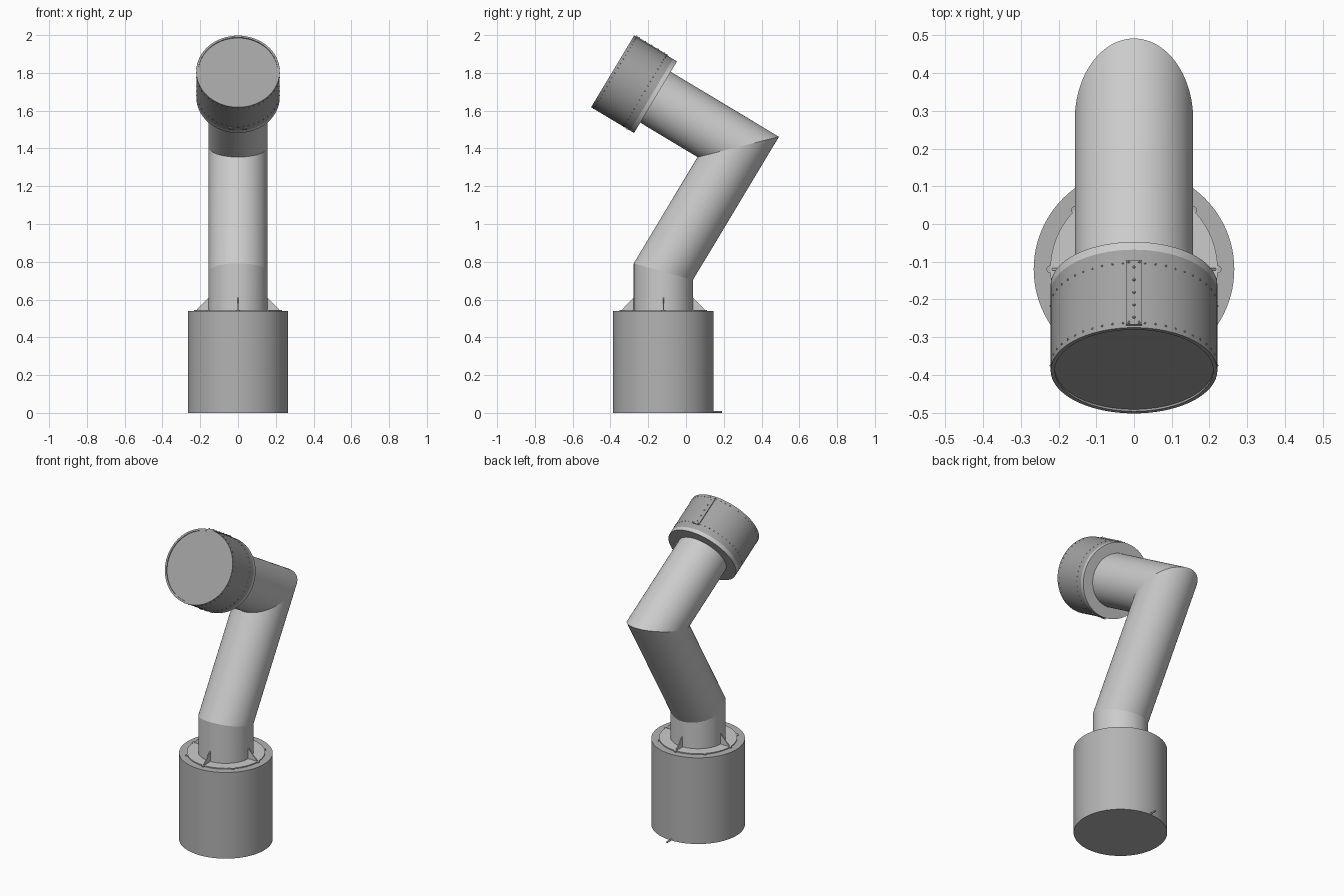
import bpy, bmesh
from math import sin, cos, pi, radians
from mathutils import Vector, Matrix

if "Cube" in bpy.data.objects:
    bpy.data.objects.remove(bpy.data.objects["Cube"])

def material(name, v, b=0.0):
    m = bpy.data.materials.new(name)
    m.diffuse_color = (v, v, v + b, 1)
    m.use_nodes = True
    m.node_tree.nodes["Principled BSDF"].inputs["Base Color"].default_value = m.diffuse_color
    return m

LIGHT = material("light_metal", 0.72, 0.02)
MID = material("grey_metal", 0.45)
DARK = material("dark_grey_metal", 0.36)

def finish(name, bm, mat, matrix=Matrix.Identity(4), fix=True):
    if fix:
        bmesh.ops.recalc_face_normals(bm, faces=bm.faces[:])
    me = bpy.data.meshes.new(name)
    bm.to_mesh(me)
    bm.free()
    me.materials.append(mat)
    ob = bpy.data.objects.new(name, me)
    bpy.context.collection.objects.link(ob)
    ob.matrix_world = matrix
    bpy.ops.object.select_all(action='DESELECT')
    ob.select_set(True)
    bpy.context.view_layer.objects.active = ob
    bpy.ops.object.shade_smooth_by_angle(angle=radians(30))
    return ob

def lathe(name, profile, mat, matrix, n=96):
    """Revolve (radius, height) points around z and cap both ends."""
    bm = bmesh.new()
    rings = [[bm.verts.new((r * cos(2 * pi * i / n), r * sin(2 * pi * i / n), z))
              for i in range(n)] for r, z in profile]
    for a, b in zip(rings, rings[1:]):
        for i in range(n):
            j = (i + 1) % n
            bm.faces.new((a[i], a[j], b[j], b[i]))
    bm.faces.new(rings[0][::-1])
    bm.faces.new(rings[-1])
    return finish(name, bm, mat, matrix)

def pipe(name, p, q, np, nq, r, mat, n=96):
    """Straight tube from p to q, cut by the mitre planes np and nq."""
    d = (q - p).normalized()
    side = Vector((1, 0, 0))
    up = d.cross(side)
    bm = bmesh.new()
    rings = []
    for c, nrm in ((p, np), (q, nq)):
        ring = []
        for i in range(n):
            o = side * r * cos(2 * pi * i / n) + up * r * sin(2 * pi * i / n)
            ring.append(bm.verts.new(c + o - d * (o.dot(nrm) / d.dot(nrm))))
        rings.append(ring)
    for i in range(n):
        j = (i + 1) % n
        bm.faces.new((rings[0][i], rings[0][j], rings[1][j], rings[1][i]))
    bm.faces.new(rings[0][::-1])
    bm.faces.new(rings[1])
    return finish(name, bm, mat)

def dots(name, points, r, mat, matrix):
    """Rivet heads at the given local points."""
    bm = bmesh.new()
    for pt in points:
        bmesh.ops.create_uvsphere(bm, u_segments=8, v_segments=6, radius=r,
                                  matrix=Matrix.Translation(pt))
    return finish(name, bm, mat, matrix)

def box(name, centre, size, mat, matrix):
    bm = bmesh.new()
    bmesh.ops.create_cube(bm, size=1, matrix=Matrix.Translation(centre)
                          @ Matrix.Diagonal((*size, 1)))
    return finish(name, bm, mat, matrix)

def around(r, z, count):
    return [(r * sin(2 * pi * i / count), r * cos(2 * pi * i / count), z)
            for i in range(count)]

# base drum and mounting flange
BASE = Matrix.Translation((0, -0.12, 0))
R = 0.157
lathe("base_drum", [(0.266, 0), (0.266, 0.54)], MID, BASE)
lathe("mounting_flange", [(0.222, 0.538), (0.222, 0.546)], LIGHT, BASE)
lathe_pts = around(0.222, 0.542, 8)
bm = bmesh.new()
for pt in lathe_pts:
    bmesh.ops.create_cone(bm, cap_ends=True, segments=16, radius1=0.01, radius2=0.01,
                          depth=0.008, matrix=Matrix.Translation(pt))
finish("flange_bolts", bm, MID, BASE)

# triangular gussets between flange and pipe
bm = bmesh.new()
for k in range(4):
    rot = Matrix.Rotation(k * pi / 2, 4, 'Z')
    sides = [[bm.verts.new(rot @ Vector((x, y, z))) for x, z in
              ((R - 0.01, 0.544), (0.217, 0.544), (0.217, 0.549), (R, 0.61), (R - 0.01, 0.61))]
             for y in (-0.003, 0.003)]
    bm.faces.new(sides[0])
    bm.faces.new(sides[1][::-1])
    for i in range(5):
        j = (i + 1) % 5
        bm.faces.new((sides[0][i], sides[1][i], sides[1][j], sides[0][j]))
finish("gussets", bm, LIGHT, BASE)

# drain stub behind the drum
bm = bmesh.new()
bmesh.ops.create_cone(bm, cap_ends=True, segments=16, radius1=0.005, radius2=0.005, depth=0.06)
finish("drain_stub", bm, MID,
       Matrix.Translation((0, 0.16, 0.005)) @ Matrix.Rotation(pi / 2, 4, 'X'))

# mitred pipe in three sections
a = radians(31)
up = Vector((0, 0, 1))
d2 = Vector((0, sin(a), cos(a)))
d3 = Vector((0, -cos(a), sin(a)))
p0 = Vector((0, -0.12, 0.53))
p1 = Vector((0, -0.12, 0.748))
p2 = p1 + d2 * 0.770
rear = p2 + d3 * 0.511
pipe("lower_pipe", p0, p1, up, up + d2, R, LIGHT)
pipe("middle_pipe", p1, p2, up + d2, d2 + d3, R, LIGHT)
pipe("upper_pipe", p2, rear + d3 * 0.02, d2 + d3, d3, R, LIGHT)

# head drum with rear collar and shallow recessed front
H = Matrix(((1, 0, 0, rear.x), (0, d2.y, d3.y, rear.y),
            (0, d2.z, d3.z, rear.z), (0, 0, 0, 1)))
RH = 0.221
lathe("head_collar", [(RH, 0), (RH, 0.024)], LIGHT, H)
lathe("head_drum", [(RH, 0.024), (RH, 0.265), (0.21, 0.265), (0.21, 0.259)], DARK, H)

# rivet rows, seam strip and its rivets
for label, z in (("rear", 0.065), ("front", 0.25)):
    dots(label + "_rivets", around(RH, z, 48), 0.0028, DARK, H)
box("seam_strip", (0, RH, 0.158), (0.042, 0.008, 0.2), DARK, H)
strip = [(0, RH + 0.004, 0.08 + 0.039 * i) for i in range(5)]
strip += [(x, RH + 0.004, z) for x in (-0.014, 0.014) for z in (0.064, 0.252)]
dots("strip_rivets", strip, 0.004, MID, H)

# small latch on the underside
for x in (-0.035, 0, 0.035):
    box("underside_latch", (x, -RH + 0.002, 0.045), (0.024, 0.01, 0.014), DARK, H)
